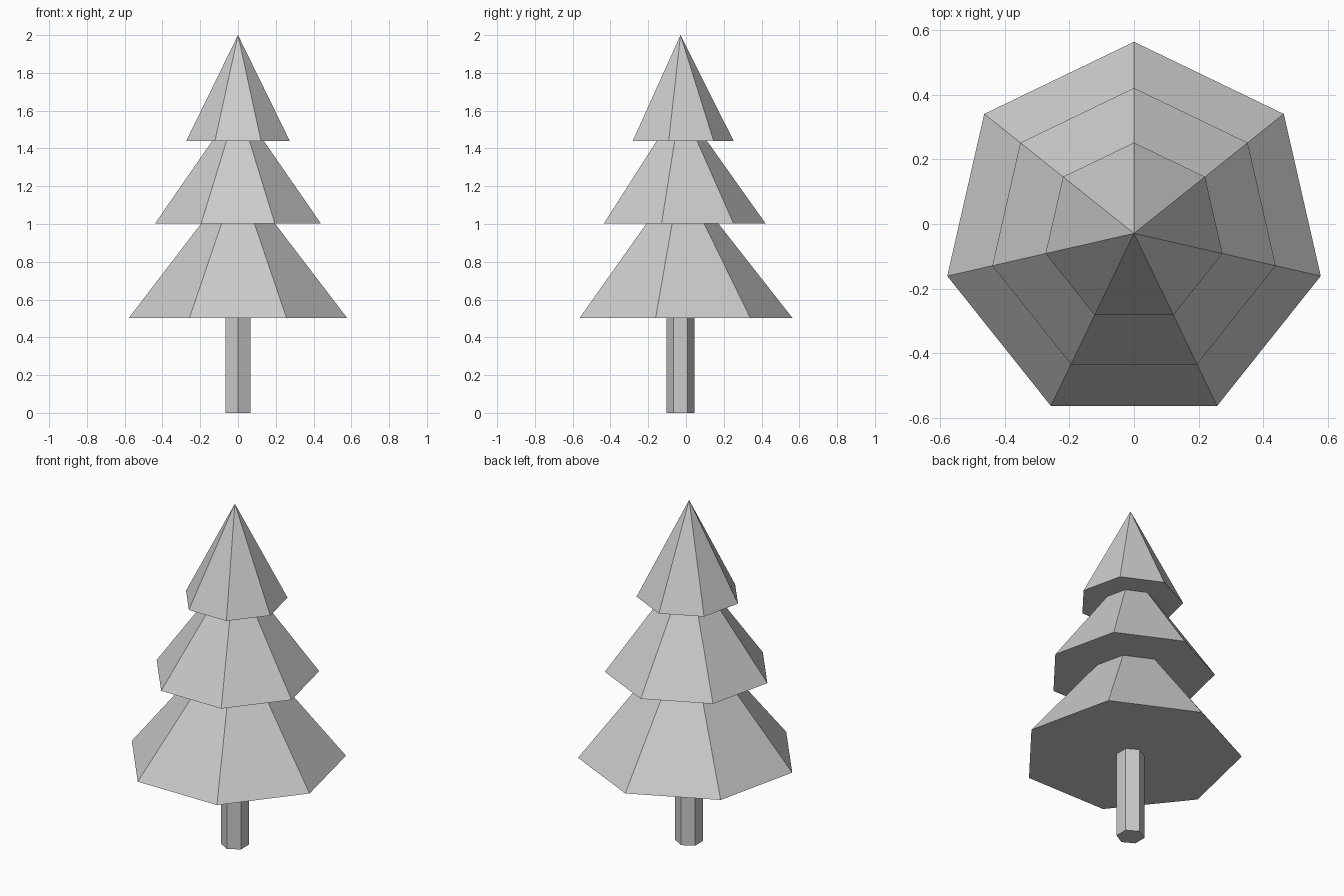
import bpy, bmesh, math

if "Cube" in bpy.data.objects:
    bpy.data.objects.remove(bpy.data.objects["Cube"])

CENTRE_Y = -0.029

grey = bpy.data.materials.new("plain grey")
grey.diffuse_color = (0.6, 0.6, 0.6, 1)
grey.use_nodes = True
grey.node_tree.nodes["Principled BSDF"].inputs["Base Color"].default_value = grey.diffuse_color


def loft(name, sides, profile):
    """Stack flat-sided rings (radius, z), one corner facing +y; radius 0 is a tip."""
    bm = bmesh.new()
    rings = []
    for r, z in profile:
        if r == 0:
            rings.append([bm.verts.new((0, CENTRE_Y, z))])
            continue
        angles = [math.pi / 2 + 2 * math.pi * i / sides for i in range(sides)]
        rings.append([bm.verts.new((r * math.cos(a), CENTRE_Y + r * math.sin(a), z))
                      for a in angles])
    for low, high in zip(rings, rings[1:]):
        for i in range(sides):
            j = (i + 1) % sides
            if len(high) == 1:
                bm.faces.new((low[i], low[j], high[0]))
            else:
                bm.faces.new((low[i], low[j], high[j], high[i]))
    bm.faces.new(rings[0][::-1])
    if len(rings[-1]) > 1:
        bm.faces.new(rings[-1])
    bmesh.ops.recalc_face_normals(bm, faces=bm.faces)
    mesh = bpy.data.meshes.new(name)
    bm.to_mesh(mesh)
    bm.free()
    mesh.materials.append(grey)
    obj = bpy.data.objects.new(name, mesh)
    bpy.context.collection.objects.link(obj)
    return obj


# Six-sided trunk
loft("trunk", 6, [(0.075, 0), (0.075, 0.502)])

# Seven-sided foliage: three stepped tiers ending in a point
loft("foliage", 7, [
    (0.593, 0.502), (0.2, 1.003),
    (0.45, 1.003), (0.14, 1.44),
    (0.281, 1.44), (0, 2.0),
])
